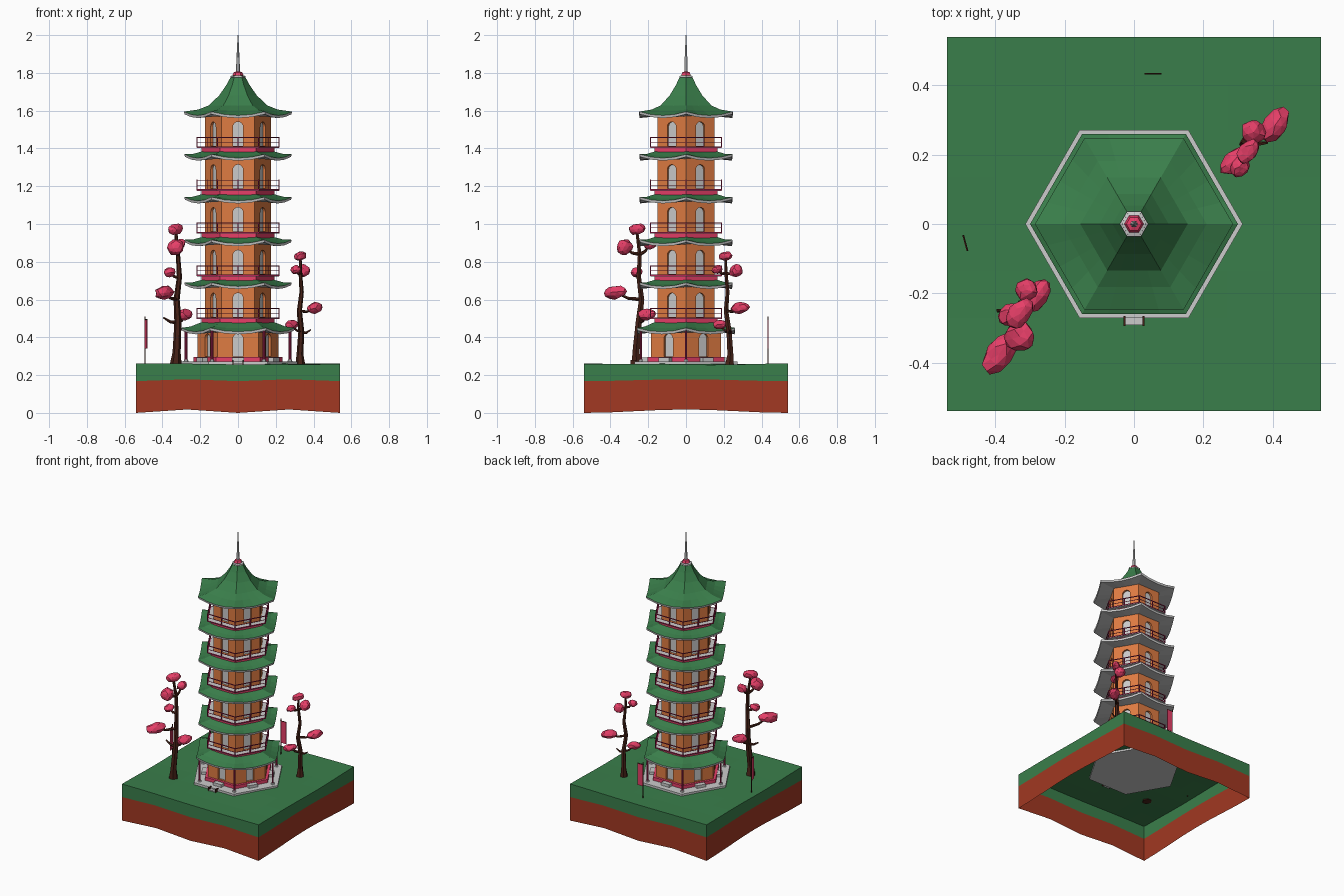
import bpy, bmesh, random
from math import sin, cos, pi, radians
from mathutils import Vector as V

if "Cube" in bpy.data.objects:
    bpy.data.objects.remove(bpy.data.objects["Cube"])

random.seed(4)


def mat(name, r, g, b):
    m = bpy.data.materials.new(name)
    m.diffuse_color = (r, g, b, 1)
    m.use_nodes = True
    m.node_tree.nodes["Principled BSDF"].inputs["Base Color"].default_value = m.diffuse_color
    return m


GREEN = mat("green", .042, .21, .07)
ORANGE = mat("orange", .74, .2, .055)
PINK = mat("pink", .8, .05, .14)
CRIMSON = mat("crimson", .45, .02, .1)
SOIL = mat("soil", .36, .04, .016)
BARK = mat("bark", .06, .015, .008)


def make(name, parts, material=None):
    """Join (verts, faces) parts into one flat-shaded object."""
    verts, faces = [], []
    for v, f in parts:
        n = len(verts)
        verts += [tuple(p) for p in v]
        faces += [[i + n for i in q] for q in f]
    me = bpy.data.meshes.new(name)
    me.from_pydata(verts, [], faces)
    bm = bmesh.new()
    bm.from_mesh(me)
    bmesh.ops.remove_doubles(bm, verts=bm.verts, dist=1e-5)
    bmesh.ops.recalc_face_normals(bm, faces=bm.faces)
    bm.to_mesh(me)
    bm.free()
    ob = bpy.data.objects.new(name, me)
    bpy.context.collection.objects.link(ob)
    if material:
        me.materials.append(material)
    return ob


def loft(rings, caps=True):
    n = len(rings[0])
    f = [(r * n + i, r * n + (i + 1) % n, (r + 1) * n + (i + 1) % n, (r + 1) * n + i)
         for r in range(len(rings) - 1) for i in range(n)]
    if caps:
        f += [list(range(n)), list(range((len(rings) - 1) * n, len(rings) * n))]
    return [p for r in rings for p in r], f


def hexring(R, z, sub=1, lift=0):
    """Hexagon outline, optionally with corners lifted above the side middles."""
    c = [V((R * cos(k * pi / 3), R * sin(k * pi / 3), z)) for k in range(7)]
    return [c[k].lerp(c[k + 1], j / sub) + V((0, 0, lift * (2 * j / sub - 1) ** 2))
            for k in range(6) for j in range(sub)]


def hexstack(rows):
    return loft([hexring(R, z) for R, z in rows])


def tube(pts, radii, sides=6):
    pts = [V(p) for p in pts]
    rings = []
    for i, p in enumerate(pts):
        d = (pts[min(i + 1, len(pts) - 1)] - pts[max(i - 1, 0)]).normalized()
        u = d.cross(V((0, 0, 1)) if abs(d.z) < .7 else V((1, 0, 0))).normalized()
        w = d.cross(u)
        rings.append([p + radii[i] * (u * cos(a) + w * sin(a))
                      for a in [2 * pi * (j + .5) / sides for j in range(sides)]])
    return loft(rings)


def on_face(k, s, out, z):
    """Point on pagoda side k: s sideways, out from the axis."""
    a = radians(30 + 60 * k)
    return V((cos(a) * out - sin(a) * s, sin(a) * out + cos(a) * s, z))


def block(k, s0, s1, o0, o1, z0, z1):
    return loft([[on_face(k, s, o, z) for s, o in ((s0, o0), (s1, o0), (s1, o1), (s0, o1))]
                 for z in (z0, z1)])


def storey(label, R, z0, z1, zb, zt, hw=.027):
    """Six walls with recessed arched openings."""
    ap, w, dep = R * cos(pi / 6), R / 2, .014
    half = [(hw, zb)] + [(hw * cos(a), zt - hw + hw * sin(a)) for a in [i * pi / 8 for i in range(5)]]
    arch = half + [(-s, z) for s, z in half[::-1][1:]]
    walls, panels = [], []
    for k in range(6):
        for m in (1, -1):
            o = [(w, z0), (0, z0), (0, zb)] + half + [(0, z1), (w, z1)]
            walls.append(([on_face(k, m * s, ap, z) for s, z in o], [list(range(len(o)))]))
        walls.append(loft([[on_face(k, s, d, z) for s, z in arch] for d in (ap, ap - dep)], False))
        panels.append(([on_face(k, s, ap - dep, z) for s, z in arch], [list(range(len(arch)))]))
    make(label + "_walls", walls, ORANGE)
    make(label + "_doors", panels)


def roof(label, rows, inner, lift=.02):
    R0, z0 = rows[0]
    rings = [hexring(R, z, 4, lift * (R / R0) ** 4) for R, z in rows]
    make(label + "_tiles", [loft(rings, False)], GREEN)
    make(label + "_eaves", [loft([rings[0], hexring(R0 - .003, z0 - .014, 4, lift),
                                  hexring(inner, z0 - .004, 4, 0)], False)])


# island: open-bottomed shell of grass over soil
H, N = .54, 8
g = lambda i: -H + 2 * H * i / N
wave = lambda x, y: .5 * sin(6.5 * x + 1.2) * cos(5 * y) + .5 * cos(9 * y + 3 * x)
top = [(g(i), g(j), .258 + .004 * wave(g(i), g(j))) for j in range(N + 1) for i in range(N + 1)]
quads = [(j * (N + 1) + i, j * (N + 1) + i + 1, (j + 1) * (N + 1) + i + 1, (j + 1) * (N + 1) + i)
         for j in range(N) for i in range(N)]
e = [g(i) for i in range(N)]
rim = [(t, -H) for t in e] + [(H, t) for t in e] + [(-t, H) for t in e] + [(-H, -t) for t in e]
edge_top = [(x, y, .258 + .004 * wave(x, y)) for x, y in rim]
bump = [.5 - .5 * cos(2 * pi * (i % N) / N * (2 if (i // N) % 2 == 0 else 1)) for i in range(4 * N)]
mid = [(x, y, .168 + .01 * b) for (x, y), b in zip(rim, bump)]
low = [(x, y, .018 * b) for (x, y), b in zip(rim, bump)]
make("grass", [(top, quads), loft([edge_top, mid], False)], GREEN)
make("soil", [loft([mid, low], False)], SOIL)

# base slab, plinth, steps and porch posts
make("base_slab", [hexstack([(.314, .245), (.314, .272)])])
make("plinth", [hexstack([(.235, .27), (.235, .295)])], PINK)
make("door_steps", [block(k, -.032, .032, .18, .235, .27, .292) for k in range(6)]
     + [block(4, -.025, .025, .26, .292, .25, .264)])
make("stair_sides", [block(4, s - .003, s + .003, .265, .295, .25, .28) for s in (-.027, .027)], BARK)
posts = [hexring(.275, 0)[k] for k in range(6)]
make("porch_posts", [tube([p + V((0, 0, .27)), p + V((0, 0, .44))], [.007, .007]) for p in posts], CRIMSON)
make("post_feet", [tube([p + V((0, 0, .27)), p + V((0, 0, .282))], [.013, .011]) for p in posts])

# ground storey
storey("ground_storey", .215, .29, .45, .298, .42)
roof("ground_roof", [(.3, .43), (.25, .448), (.185, .48)], .21)

# five upper storeys with balconies
for i in range(5):
    z = .49 + .2265 * i
    n = "storey_%d" % (i + 2)
    make(n + "_band", [hexstack([(.192, z - .016), (.192, z + .008)])], PINK)
    make(n + "_balcony_floor", [hexstack([(.218, z + .006), (.218, z + .014)])])
    rails = []
    for h, r in ((.062, .0035), (.036, .002), (.012, .004)):
        c = hexring(.217, z + h)
        rails += [tube([c[k], c[(k + 1) % 6]], [r, r], 4) for k in range(6)]
    rails += [tube([p, p + V((0, 0, .057))], [.0035, .0035], 4) for p in hexring(.217, z + .008, 2)]
    make(n + "_railing", rails, CRIMSON)
    storey(n, .175, z, z + .19, z + .018, z + .145)
    if i < 4:
        roof(n + "_roof", [(.284, z + .18), (.24, z + .191), (.18, z + .214)], .17)
roof("top_roof", [(.286, 1.575), (.21, 1.6), (.155, 1.626), (.1, 1.68), (.062, 1.735), (.035, 1.785)], .17)

# finial and spire
make("finial_collar", [hexstack([(.036, 1.77), (.041, 1.777), (.041, 1.783), (.03, 1.786)])])
make("finial_knob", [hexstack([(.026, 1.78), (.028, 1.79), (.022, 1.803), (.01, 1.807)])], PINK)
make("spire", [hexstack([(.011, 1.8), (.008, 1.88), (.002, 2.0)])])


# blossom trees: blob = x, y, z, radius along branch, radius up
def tree(label, trunk, thick, blobs, stub):
    n = len(trunk)
    parts = [tube(trunk, [thick * (1.35 if i == 0 else 1 - .75 * i / n) for i in range(n)])]
    for x, y, z, r, h in blobs + [stub]:
        t = min((V(p) for p in trunk), key=lambda p: abs(p.z - (z - .05)))
        parts.append(tube([t, t.lerp(V((x, y, z)), .5) - V((0, 0, .012)), (x, y, z)],
                          [thick * .45, thick * .35, thick * .2], 5))
    make(label + "_trunk", parts, BARK)
    puffs = []
    for x, y, z, r, h in blobs:
        bm = bmesh.new()
        bmesh.ops.create_icosphere(bm, subdivisions=2, radius=1)
        d, w = V((.58, .81, 0)), V((.81, -.58, 0))
        vs = []
        for v in bm.verts:
            c = v.co * random.uniform(.88, 1.1)
            vs.append(V((x, y, z)) + d * c.x * r + w * c.y * h * 1.1 + V((0, 0, c.z * h + c.x * h * .15)))
        puffs.append((vs, [[v.index for v in f.verts] for f in bm.faces]))
        bm.free()
    make(label + "_blossom", puffs, PINK)


tree("left_tree", [(-.33, -.26, .25), (-.325, -.265, .32), (-.318, -.25, .48), (-.325, -.235, .6),
                   (-.31, -.25, .72), (-.318, -.245, .84), (-.33, -.26, .96)], .024,
     [(-.33, -.26, .972, .05, .03), (-.33, -.325, .877, .045, .042), (-.31, -.19, .893, .035, .03),
      (-.362, -.262, .745, .033, .026), (-.39, -.376, .638, .068, .036), (-.28, -.206, .52, .058, .03)],
     (-.395, -.25, .505, 0, 0))
tree("right_tree", [(.33, .23, .25), (.328, .235, .31), (.335, .228, .43), (.325, .212, .54),
                    (.337, .22, .64), (.33, .212, .74), (.33, .21, .82)], .02,
     [(.33, .21, .83, .04, .025), (.345, .265, .752, .036, .033), (.305, .165, .758, .03, .024),
      (.407, .285, .555, .056, .03), (.285, .18, .467, .045, .025)],
     (.385, .235, .44, 0, 0))


# hanging banners on poles
def banner(label, x, y, dx, dy):
    at = lambda s, z: V((x + dx * s, y + dy * s, z))
    make(label + "_pole", [tube([at(-.02, .25), at(-.02, .51)], [.003, .003], 5),
                           tube([at(-.024, .495), at(.024, .495)], [.0025, .0025], 5)], BARK)
    nx, ny = -dy * .0025, dx * .0025
    o = V((nx, ny, 0))
    make(label + "_cloth", [loft([[at(-.017, z) + o, at(.022, z) + o, at(.022, z) - o, at(-.017, z) - o]
                                  for z in (.34, .493)])], PINK)


banner("side_banner", -.487, -.055, .26, -.965)
banner("back_banner", .055, .434, 1, 0)
